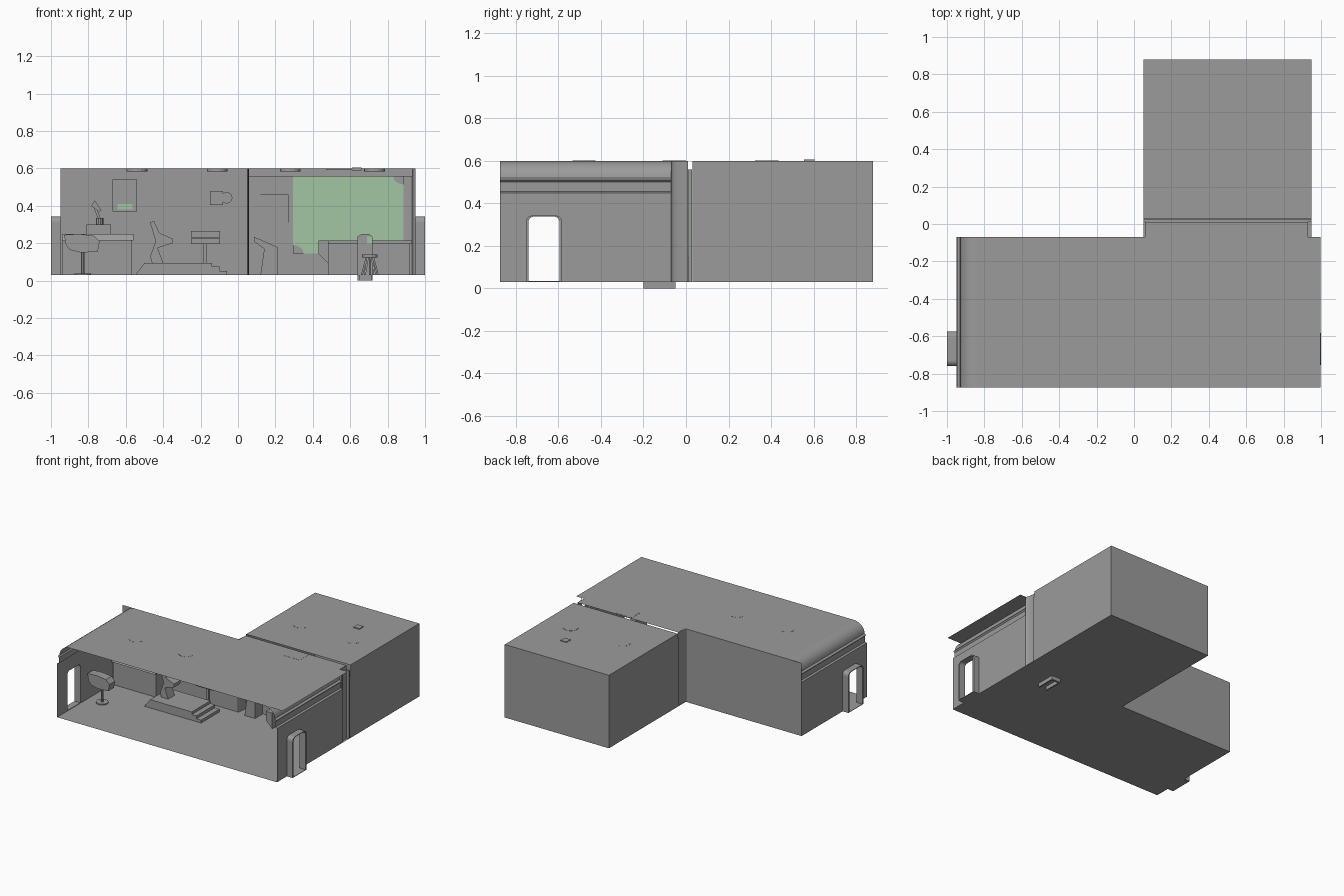
import bpy, math
from math import sin, cos, pi

if "Cube" in bpy.data.objects:
    bpy.data.objects.remove(bpy.data.objects["Cube"])


def material(name, rgb):
    m = bpy.data.materials.new(name)
    m.diffuse_color = (*rgb, 1)
    m.use_nodes = True
    m.node_tree.nodes["Principled BSDF"].inputs["Base Color"].default_value = m.diffuse_color
    return m


GREY = material("plain grey", (0.33, 0.33, 0.33))
GREEN = material("pale green", (0.36, 0.56, 0.37))


def make(name, verts, faces, mat=GREY, smooth=False):
    me = bpy.data.meshes.new(name)
    me.from_pydata(verts, [], faces)
    me.materials.append(mat)
    ob = bpy.data.objects.new(name, me)
    bpy.context.collection.objects.link(ob)
    if smooth:
        me.shade_smooth()
    return ob


def at(axis, p, h):
    """Place a 2D profile point at height h along an axis."""
    return {'x': (h, p[0], p[1]), 'y': (p[0], h, p[1]), 'z': (p[0], p[1], h)}[axis]


def poly(name, pts, axis, h, mat=GREY):
    return make(name, [at(axis, p, h) for p in pts], [list(range(len(pts)))], mat)


def sheet(name, pts, axis, a, b, smooth=False):
    n = len(pts)
    v = [at(axis, p, h) for h in (a, b) for p in pts]
    return make(name, v, [(i, i + 1, n + i + 1, n + i) for i in range(n - 1)], GREY, smooth)


def prism(name, pts, axis, a, b, mat=GREY):
    n = len(pts)
    v = [at(axis, p, h) for h in (a, b) for p in pts]
    f = [(i, (i + 1) % n, n + (i + 1) % n, n + i) for i in range(n)]
    return make(name, v, f + [list(range(n))[::-1], list(range(n, 2 * n))], mat)


def rect(a0, a1, b0, b1):
    return [(a0, b0), (a1, b0), (a1, b1), (a0, b1)]


def box(name, x0, x1, y0, y1, z0, z1, mat=GREY):
    return prism(name, rect(x0, x1, y0, y1), 'z', z0, z1, mat)


def disc(cx, cy, r, n=16):
    return [(cx + r * cos(2 * pi * i / n), cy + r * sin(2 * pi * i / n)) for i in range(n)]


def arch(half, top, r, bottom=0.03, cy=-0.668):
    """Doorway outline with rounded top corners, from front foot to back foot."""
    pts = [(cy - half, bottom)]
    for c, a0 in ((cy - half + r, pi), (cy + half - r, pi / 2)):
        pts += [(c + r * cos(a0 - k * pi / 8), top - r + r * sin(a0 - k * pi / 8)) for k in range(5)]
    return pts + [(cy + half, bottom)]


F, R = 0.03, 0.60      # floor and roof heights
FRONT, BACK = -0.875, -0.07

# Floor and roofs
poly("main_floor", rect(-0.95, 0.95, FRONT, BACK), 'z', F)
poly("back_floor", rect(0.05, 0.95, BACK, 0.88), 'z', F)
poly("main_roof", rect(-0.84, 0.998, FRONT, BACK), 'z', R)
poly("passage_roof", rect(0.06, 0.93, BACK, 0.01), 'z', R)
poly("back_roof", rect(0.05, 0.95, 0.03, 0.88), 'z', R)

# Side walls with doorway, moulding and coved ceiling edge
arc = [(0.84 + 0.09 * cos(k * pi / 12), 0.52 + 0.08 * sin(k * pi / 12)) for k in range(7)]
mould = [(0.95, 0.45), (0.935, 0.455), (0.935, 0.50), (0.945, 0.51), (0.93, 0.52)]
for s, side, half in ((-1, "left", 0.08), (1, "right", 0.073)):
    door = arch(half, 0.338, 0.025)
    wall = [(FRONT, F)] + door + [(BACK, F), (BACK, 0.45), (FRONT, 0.45)]
    poly(side + "_wall", wall, 'x', s * 0.95)
    outer = arch(half + 0.012, 0.343, 0.03)
    prism(side + "_door_frame", outer + door[::-1], 'x', s * 0.95, s * 1.0)
    box(side + "_door_sill", *sorted((s * 0.95, s * 1.0)), -0.75, -0.59, 0.03, 0.034)
    sheet(side + "_moulding", [(s * x, z) for x, z in mould], 'y', FRONT, BACK)
    sheet(side + "_cove", [(s * x, z) for x, z in arc], 'y', FRONT, BACK, True)

# Back wall of the main room and curved jambs of the passage
poly("main_back_wall", rect(-0.95, 0.05, F, R), 'y', BACK)
for name, x0, x1 in (("left_jamb", 0.05, 0.06), ("right_jamb", 0.95, 0.93)):
    curve = [(x0 + (x1 - x0) * sin(k * pi / 12), BACK + 0.08 * (1 - cos(k * pi / 12))) for k in range(7)]
    sheet(name, curve, 'z', F, R, True)

# Back room shell
sheet("back_room_walls", [(0.05, 0.03), (0.05, 0.88), (0.95, 0.88), (0.95, 0.03)], 'z', F, R)

# Partition with door and large window
box("partition", 0.05, 0.95, 0.012, 0.028, F, 0.56)
box("window_pane", 0.295, 0.885, 0.006, 0.012, 0.145, 0.56, GREEN)
corner = [(0.885 - 0.055 * cos(k * pi / 12), 0.56 - 0.045 * sin(k * pi / 12)) for k in range(7)]
prism("window_corner_top", corner + [(0.885, 0.56)], 'y', 0.003, 0.006)
corner = [(0.295 + 0.055 * cos(k * pi / 12), 0.145 + 0.045 * sin(k * pi / 12)) for k in range(7)]
prism("window_corner_bottom", corner + [(0.295, 0.145)], 'y', 0.003, 0.006)
box("partition_door", 0.085, 0.27, 0.005, 0.012, F, 0.46)
box("door_panel", 0.12, 0.27, 0.0, 0.005, 0.31, 0.46)

# Ceiling lamps, ceiling vent and roof cap
for i, (x, y) in enumerate(((-0.54, -0.48), (-0.11, -0.48), (0.28, 0.38), (0.73, 0.38))):
    prism(f"ceiling_lamp_{i + 1}", disc(x, y, 0.055), 'z', 0.585, 0.601)
box("ceiling_vent", 0.47, 0.61, -0.11, 0.0, 0.592, 0.601)
box("roof_cap", 0.61, 0.66, 0.555, 0.605, 0.59, 0.606)

# Wall desk with a small box and a jointed lamp
box("desk_body", -0.94, -0.57, -0.20, -0.07, F, 0.215)
prism("desk_top", [(-0.22, 0.215), (-0.07, 0.215), (-0.07, 0.25), (-0.20, 0.25)], 'x', -0.94, -0.56)
box("desk_box", -0.81, -0.68, -0.16, -0.08, 0.25, 0.30)
prism("lamp_base", disc(-0.74, -0.12, 0.02, 10), 'z', 0.30, 0.335)
prism("lamp_arm", [(-0.75, 0.335), (-0.735, 0.335), (-0.755, 0.39), (-0.77, 0.385)], 'y', -0.13, -0.11)
prism("lamp_head", [(-0.785, 0.40), (-0.765, 0.43), (-0.73, 0.375), (-0.745, 0.37)], 'y', -0.14, -0.10)

# Swivel chair on a pole
prism("chair_foot", disc(-0.83, -0.49, 0.045, 12), 'z', F, 0.038)
prism("chair_pole", disc(-0.83, -0.49, 0.01, 10), 'z', 0.038, 0.16)
prism("chair_shell", [(-0.92, 0.19), (-0.90, 0.165), (-0.84, 0.15), (-0.75, 0.155), (-0.74, 0.21),
                      (-0.77, 0.24), (-0.85, 0.25), (-0.93, 0.245)], 'y', -0.53, -0.46)

# Wall screen and wall camera
box("wall_screen", -0.67, -0.54, -0.09, -0.07, 0.37, 0.54)
box("screen_strip", -0.645, -0.565, -0.095, -0.09, 0.38, 0.41, GREEN)
box("camera_body", -0.15, -0.08, -0.12, -0.07, 0.405, 0.48)
prism("camera_lens", disc(-0.06, 0.443, 0.03, 14), 'y', -0.12, -0.075)

# Stepped platform
prism("platform", [(-0.55, F), (-0.50, 0.095), (-0.14, 0.095), (-0.14, 0.075), (-0.10, 0.075),
                   (-0.10, 0.052), (-0.06, 0.052), (-0.06, F)], 'y', -0.37, -0.14)

# Reclined seat on the platform
prism("recliner", [(-0.47, 0.13), (-0.44, 0.21), (-0.47, 0.31), (-0.45, 0.32), (-0.42, 0.255),
                   (-0.35, 0.225), (-0.35, 0.20), (-0.43, 0.175), (-0.40, 0.095), (-0.46, 0.095)],
      'y', -0.29, -0.21)

# Tray table
box("tray_lower", -0.25, -0.095, -0.17, -0.08, 0.195, 0.225)
box("tray_upper", -0.25, -0.095, -0.15, -0.08, 0.23, 0.265)
box("tray_post", -0.185, -0.165, -0.13, -0.11, F, 0.195)

# Slanted console by the partition door
prism("console", [(0.12, F), (0.21, F), (0.21, 0.18), (0.085, 0.235), (0.085, 0.21), (0.14, 0.17)],
      'y', -0.09, 0.0)

# Counter with overhanging top and a short return
leg = [(0.43, 0.145), (0.485, 0.09), (0.485, F), (0.92, F), (0.92, 0.20), (0.43, 0.20)]
prism("counter", leg, 'y', -0.04, 0.006)
box("counter_top", 0.43, 0.93, -0.05, 0.006, 0.20, 0.215)
prism("counter_return", [(0.43, 0.145), (0.485, 0.09), (0.485, 0.215), (0.43, 0.215)], 'y', -0.27, -0.05)

# Office chair with a tall rounded back and splayed legs
back = [(0.64, 0.0), (0.72, 0.0), (0.72, 0.235), (0.70, 0.25), (0.66, 0.25), (0.64, 0.235)]
prism("chair_back", back, 'y', -0.065, -0.05)
for i, x in enumerate((0.64, 0.71)):
    box(f"chair_runner_{i + 1}", x, x + 0.01, -0.20, -0.05, 0.0, 0.03)
box("chair_badge", 0.69, 0.72, -0.07, -0.065, 0.20, 0.235, GREEN)
prism("stool_seat", disc(0.705, -0.14, 0.042, 14), 'z', 0.125, 0.14)
for i in range(5):
    a = 2 * pi * i / 5 + 0.3
    top, foot = [(0.705 + r * cos(a), -0.14 + r * sin(a)) for r in (0.018, 0.045)]
    v = [(cx + dx, cy + dy, z) for (cx, cy), z in ((foot, F), (top, 0.125))
         for dx, dy in ((-.005, -.005), (.005, -.005), (.005, .005), (-.005, .005))]
    make(f"stool_leg_{i + 1}", v, [(j, (j + 1) % 4, 4 + (j + 1) % 4, 4 + j) for j in range(4)])
